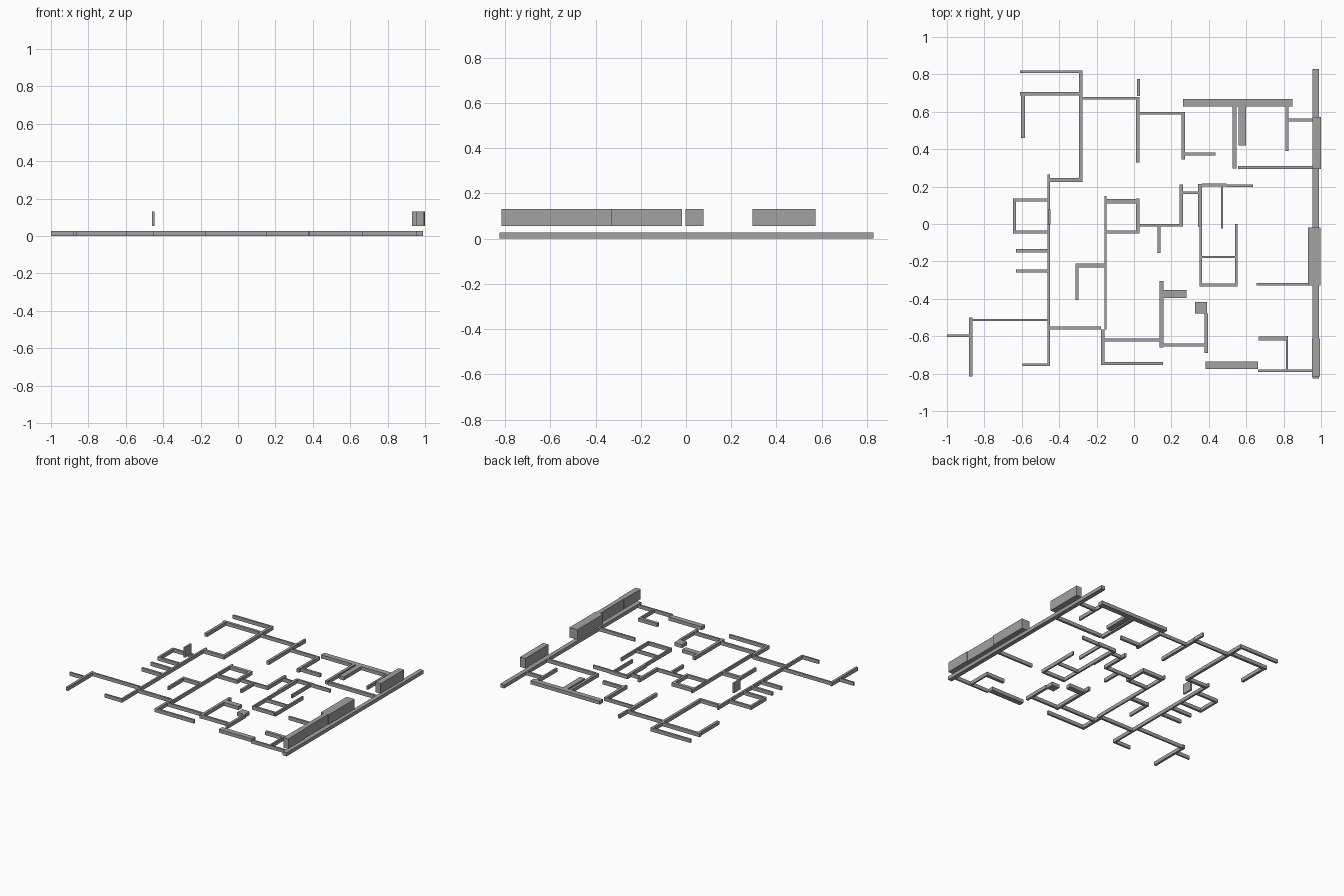
import bpy
import bmesh

LOW = (0.0, 0.027)      # height range of the floor-plan walls
HIGH = (0.055, 0.131)   # height range of the raised blocks

grey = bpy.data.materials.new("concrete grey")
grey.diffuse_color = (0.36, 0.36, 0.36, 1)


def add_box(bm, x0, x1, y0, y1, z):
    """Add one closed box to the mesh."""
    cube = bmesh.ops.create_cube(bm, size=1)["verts"]
    for v in cube:
        v.co.x = x1 if v.co.x > 0 else x0
        v.co.y = y1 if v.co.y > 0 else y0
        v.co.z = z[1] if v.co.z > 0 else z[0]


def finish(name, bm):
    mesh = bpy.data.meshes.new(name)
    bm.to_mesh(mesh)
    bm.free()
    mesh.materials.append(grey)
    bpy.context.collection.objects.link(bpy.data.objects.new(name, mesh))


def walls(name, across=(), along=()):
    """across: (y, x start, x end, width); along: (x, y start, y end, width)."""
    bm = bmesh.new()
    for y, a, b, w in across:
        add_box(bm, a, b, y - w / 2, y + w / 2, LOW)
    for x, a, b, w in along:
        add_box(bm, x - w / 2, x + w / 2, a, b, LOW)
    finish(name, bm)


def block(name, x0, x1, y0, y1, z):
    bm = bmesh.new()
    add_box(bm, x0, x1, y0, y1, z)
    finish(name, bm)


# Back left corner
walls("back_left_walls",
      across=[(.814, -.61, -.295, .015), (.697, -.61, -.295, .02),
              (.672, -.275, .01, .013), (.235, -.448, -.295, .02)],
      along=[(-.593, .46, .687, .02), (-.285, .225, .822, .02)])

# Back middle
walls("back_middle_walls",
      across=[(.592, .03, .273, .012), (.374, .273, .435, .018)],
      along=[(.02, .33, .678, .02), (.024, .685, .775, .016),
             (.263, .345, .586, .02)])

# Back right corner
walls("back_right_walls",
      across=[(.647, .262, .847, .04), (.556, .825, .955, .016),
              (.302, .555, .955, .018)],
      along=[(.537, .298, .627, .02), (.58, .42, .627, .04),
             (.818, .39, .627, .014)])

# Left side: long spine with a small room and comb walls
walls("left_walls",
      across=[(.128, -.63, -.462, .016), (-.043, -.63, -.462, .016),
              (-.143, -.632, -.462, .017), (-.252, -.632, -.462, .017)],
      along=[(-.455, -.76, .265, .014), (-.638, -.051, .136, .016)])

# Front left corner
walls("front_left_walls",
      across=[(-.513, -.864, -.462, .012), (-.598, -1, -.882, .012),
              (-.557, -.448, -.177, .016), (-.752, -.595, -.462, .013)],
      along=[(-.873, -.815, -.5, .018)])

# Centre: small room with trailing walls
walls("centre_walls",
      across=[(.122, -.146, .011, .025), (-.043, -.146, .011, .015),
              (-.222, -.298, -.158, .02), (-.007, .029, .243, .012)],
      along=[(-.152, -.565, .15, .012), (.02, -.05, .135, .018),
             (-.305, -.405, -.21, .014), (.134, -.155, -.013, .016)])

# Centre right rooms
walls("centre_right_walls",
      across=[(.167, .261, .343, .012), (.208, .363, .495, .015),
              (.204, .495, .637, .012), (-.176, .363, .54, .01),
              (-.327, .363, .54, .016), (-.322, .655, .955, .015)],
      along=[(.252, -.013, .21, .018), (.353, -.015, .215, .02),
             (.47, -.025, .2, .012), (.357, -.335, -.015, .012),
             (.547, -.335, 0, .012)])

# Front middle
walls("front_middle_walls",
      across=[(-.745, -.157, .155, .016), (-.62, -.157, .137, .015),
              (-.375, .157, .28, .042), (-.648, .157, .378, .016)],
      along=[(-.167, -.753, -.565, .02), (.147, -.66, -.305, .02),
             (.387, -.69, -.478, .018)])
block("square_pillar", .326, .39, -.478, -.416, LOW)

# Front right corner
walls("front_right_walls",
      across=[(-.755, .382, .663, .04), (-.785, .663, .955, .012),
              (-.612, .665, .812, .023)],
      along=[(.818, -.779, -.6, .012)])

# Long right-hand beam and the raised blocks
block("right_beam", .955, .988, -.825, .828, LOW)
block("raised_block_front", .953, .995, -.815, -.612, HIGH)
block("raised_block_mid_front", .955, .99, -.612, -.33, HIGH)
block("raised_block_middle", .93, .997, -.33, -.018, HIGH)
block("raised_block_back", .955, 1, .293, .573, HIGH)
block("raised_panel_left", -.46, -.446, -.003, .077, HIGH)
